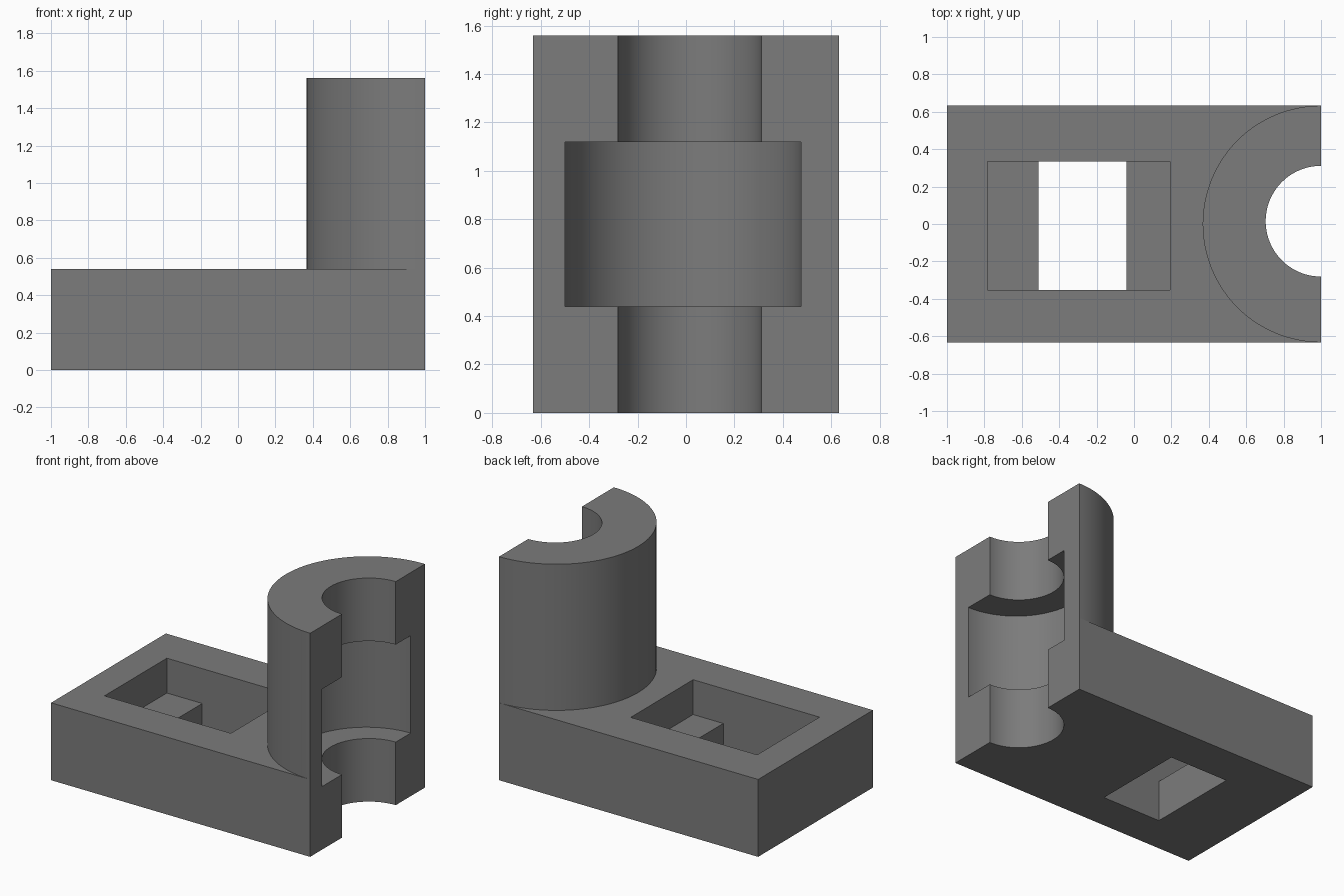
import bpy, math

if "Cube" in bpy.data.objects:
    bpy.data.objects.remove(bpy.data.objects["Cube"])

W = 0.633           # half width of the base
COL_X = 1.0         # column axis, lying on the cut face


def box(name, x0, x1, y0, y1, z0, z1):
    bpy.ops.mesh.primitive_cube_add(size=1, location=((x0 + x1) / 2, (y0 + y1) / 2, (z0 + z1) / 2))
    ob = bpy.context.object
    ob.name = name
    ob.scale = (x1 - x0, y1 - y0, z1 - z0)
    bpy.ops.object.transform_apply(location=True, rotation=True, scale=True)
    return ob


def cylinder(name, y, r, z0, z1):
    bpy.ops.mesh.primitive_cylinder_add(vertices=128, radius=r, depth=z1 - z0,
                                        location=(COL_X, y, (z0 + z1) / 2))
    ob = bpy.context.object
    ob.name = name
    bpy.ops.object.transform_apply(location=True, rotation=True, scale=True)
    return ob


def combine(target, tool, operation):
    mod = target.modifiers.new(tool.name, 'BOOLEAN')
    mod.operation = operation
    mod.solver = 'EXACT'
    mod.object = tool
    bpy.context.view_layer.objects.active = target
    bpy.ops.object.modifier_apply(modifier=mod.name)
    bpy.data.objects.remove(tool, do_unlink=True)


# Base block, run past the cut face so the column is trimmed cleanly later
bracket = box("bearing_bracket", -1, 1.8, -W, W, 0, 0.54)

# Round column
combine(bracket, cylinder("column", 0, W - 0.0003, 0.2, 1.56), 'UNION')

# Bore through the column and the wider inner chamber
combine(bracket, cylinder("bore", 0.015, 0.296, -0.2, 1.8), 'DIFFERENCE')
combine(bracket, cylinder("chamber", -0.0125, 0.488, 0.44, 1.12), 'DIFFERENCE')

# Rectangular pocket with a narrower through slot
combine(bracket, box("pocket", -0.783, 0.193, -0.354, 0.334, 0.297, 0.8), 'DIFFERENCE')
combine(bracket, box("slot", -0.51, -0.04, -0.354, 0.334, -0.2, 0.4), 'DIFFERENCE')

# Slice the column in half at the end face
combine(bracket, box("half_trim", COL_X, 2.5, -1, 1, -0.5, 2), 'DIFFERENCE')

# Dark grey finish
dark = bpy.data.materials.new("dark_grey")
dark.diffuse_color = (0.2, 0.2, 0.2, 1)
dark.use_nodes = True
dark.node_tree.nodes["Principled BSDF"].inputs["Base Color"].default_value = dark.diffuse_color
bracket.data.materials.clear()
bracket.data.materials.append(dark)

bpy.ops.object.select_all(action='DESELECT')
bracket.select_set(True)
bpy.context.view_layer.objects.active = bracket
bpy.ops.object.shade_smooth_by_angle(angle=math.radians(30))
